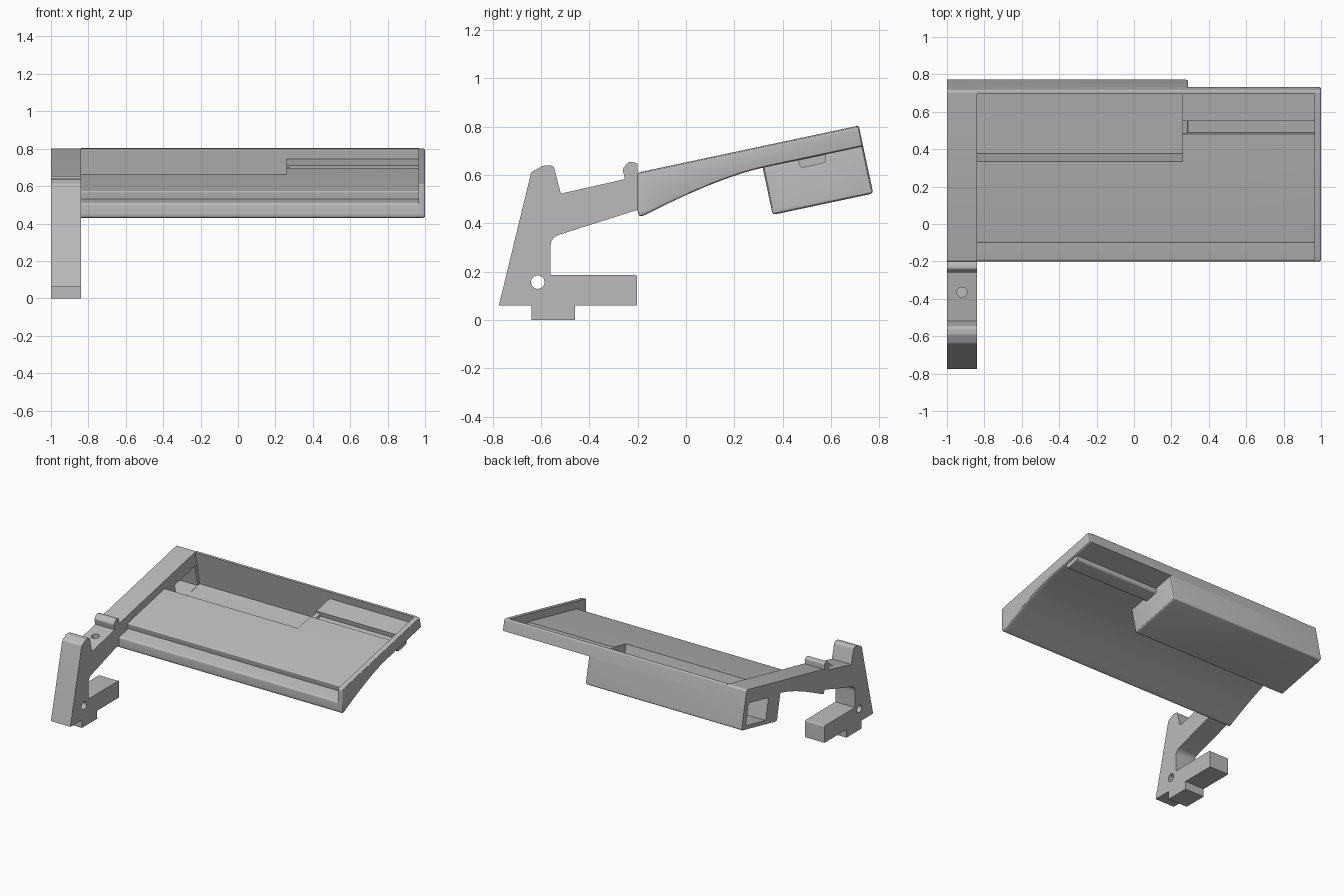
import bpy, bmesh, math
from mathutils import Vector, Matrix

if "Cube" in bpy.data.objects:
    bpy.data.objects.remove(bpy.data.objects["Cube"], do_unlink=True)

TILT = math.radians(12)
ORIGIN = (-0.2, 0.61)          # front top edge of the tray (y, z)
ARM_X = (-1.0, -0.84)          # width of the arm and the side beam

grey = bpy.data.materials.new("plain grey")
grey.use_nodes = True
grey.diffuse_color = (0.5, 0.5, 0.5, 1)
grey.node_tree.nodes["Principled BSDF"].inputs["Base Color"].default_value = (0.5, 0.5, 0.5, 1)


def sloped(v, w, r=0):
    """Point v along the sloped tray and w above its rim, with corner radius r."""
    c, s = math.cos(TILT), math.sin(TILT)
    return (ORIGIN[0] + v * c - w * s, ORIGIN[1] + v * s + w * c, r)


def sloped_rect(v0, v1, w0, w1, r_low=0):
    return [sloped(v0, w1), sloped(v1, w1), sloped(v1, w0, r_low), sloped(v0, w0, r_low)]


def curve_between(a, b, c, steps):
    a, b, c = Vector(a), Vector(b), Vector(c)
    return [a * (1 - t) ** 2 + b * 2 * t * (1 - t) + c * t * t
            for t in (i / steps for i in range(steps + 1))]


def rounded(points):
    out = []
    for i, p in enumerate(points):
        here = Vector(p[:2])
        radius = p[2] if len(p) > 2 else 0
        if not radius:
            out.append(here)
            continue
        a = Vector(points[i - 1][:2]) - here
        b = Vector(points[(i + 1) % len(points)][:2]) - here
        t = min(radius / math.tan(a.angle(b) / 2), 0.48 * a.length, 0.48 * b.length)
        out += curve_between(here + a.normalized() * t, here, here + b.normalized() * t, 6)
    return out


def finish(name, bm):
    bmesh.ops.recalc_face_normals(bm, faces=bm.faces)
    mesh = bpy.data.meshes.new(name)
    bm.to_mesh(mesh)
    bm.free()
    mesh.materials.append(grey)
    obj = bpy.data.objects.new(name, mesh)
    bpy.context.collection.objects.link(obj)
    return obj


def slab(name, points, x0, x1, end_round=0):
    """Extrude a side profile along x, optionally rounding its +x end."""
    bm = bmesh.new()
    face = bm.faces.new([bm.verts.new((x0, p.x, p.y)) for p in rounded(points)])
    ext = bmesh.ops.extrude_face_region(bm, geom=[face])
    moved = [g for g in ext["geom"] if isinstance(g, bmesh.types.BMVert)]
    bmesh.ops.translate(bm, verts=moved, vec=(x1 - x0, 0, 0))
    if end_round:
        rim = [e for e in bm.edges if all(abs(v.co.x - x1) < 1e-5 for v in e.verts)]
        bmesh.ops.bevel(bm, geom=rim, offset=end_round, segments=3, profile=0.5,
                        affect='EDGES', clamp_overlap=True)
    return finish(name, bm)


def rod(name, radius, length, matrix):
    bm = bmesh.new()
    bmesh.ops.create_cone(bm, cap_ends=True, segments=32, radius1=radius,
                          radius2=radius, depth=length, matrix=matrix)
    return finish(name, bm)


def cut(obj, *cutters):
    for c in cutters:
        mod = obj.modifiers.new("cut", 'BOOLEAN')
        mod.operation, mod.solver, mod.object = 'DIFFERENCE', 'EXACT', c
    bpy.context.view_layer.update()
    graph = bpy.context.evaluated_depsgraph_get()
    mesh = bpy.data.meshes.new_from_object(obj.evaluated_get(graph))
    obj.modifiers.clear()
    obj.data = mesh


# Profiles shared by the tray parts
underside = [tuple(p) for p in curve_between((0.317, 0.63), (0.146, 0.593), (-0.14, 0.45), 14)]
nose = (-0.2, 0.42, 0.03)
outline = [sloped(0, 0, 0.012), sloped(0.935, 0, 0.018), sloped(0.935, -0.088)] + underside + [nose]
floor_profile = ([sloped(0.925, -0.057), sloped(0.925, -0.088)] + underside +
                 [nose, (-0.2, 0.51, 0.018), sloped(0.09, -0.1), sloped(0.09, -0.057, 0.008)])

# Cutters
pocket = slab("pocket_cutter", sloped_rect(0.535, 0.915, -0.262, 0.05), -0.84, 0.26)
cable = slab("cable_cutter", sloped_rect(0.65, 0.89, -0.26, -0.1), -1.1, -0.8)
groove = slab("groove_cutter", sloped_rect(0.685, 0.755, -0.092, 0.02), 0.26, 0.965)
pin = rod("pin_cutter", 0.028, 0.4,
          Matrix.Translation((-0.92, -0.613, 0.157)) @ Matrix.Rotation(math.pi / 2, 4, 'Y'))
screw = rod("screw_cutter", 0.027, 0.14, Matrix.Translation((-0.92, -0.365, 0.55)))

# Clamp arm with foot, hook and small ridge
arm = slab("clamp_arm", [
    (-0.774, 0.06), (-0.64, 0.612, 0.02), (-0.592, 0.638, 0.02), (-0.548, 0.642, 0.03),
    (-0.518, 0.523), (-0.253, 0.583), (-0.262, 0.625, 0.02), (-0.238, 0.655, 0.02),
    (-0.2, 0.65, 0.012), (-0.2, 0.6), (-0.17, 0.6), (-0.17, 0.465), (-0.2, 0.456),
    (-0.56, 0.342, 0.05), (-0.56, 0.186), (-0.202, 0.186, 0.01), (-0.202, 0.06),
    (-0.46, 0.06), (-0.46, 0), (-0.638, 0), (-0.638, 0.06)], *ARM_X)
cut(arm, pin, screw)

# Tray: beam beside the arm, floor, end rail and back wall
beam = slab("side_beam", outline, *ARM_X)
floor = slab("tray_floor", floor_profile, -0.84, 0.97)
cut(floor, pocket, groove)
rail = slab("end_rail", outline, 0.965, 1.0, 0.014)
wall = slab("back_wall", [sloped(0.915, 0), sloped(0.935, 0, 0.018),
                          sloped(0.935, -0.088), sloped(0.915, -0.088)], -0.84, 0.97)

# Hollow box under the back, open to the side for a cable
box = slab("storage_box", sloped_rect(0.51, 0.935, -0.287, -0.07, 0.016), -1.0, 0.29, 0.012)
cut(box, pocket, cable)

# Channel below the tray groove
channel = slab("groove_channel", sloped_rect(0.66, 0.775, -0.122, -0.07, 0.02), 0.26, 0.985)
cut(channel, groove, pocket)

for helper in (pocket, cable, groove, pin, screw):
    bpy.data.objects.remove(helper, do_unlink=True)

# Soft shading on the rounded corners, sharp edges elsewhere
parts = [arm, beam, floor, rail, wall, box, channel]
bpy.ops.object.select_all(action='DESELECT')
for part in parts:
    part.select_set(True)
bpy.context.view_layer.objects.active = arm
bpy.ops.object.shade_smooth_by_angle(angle=math.radians(30))
